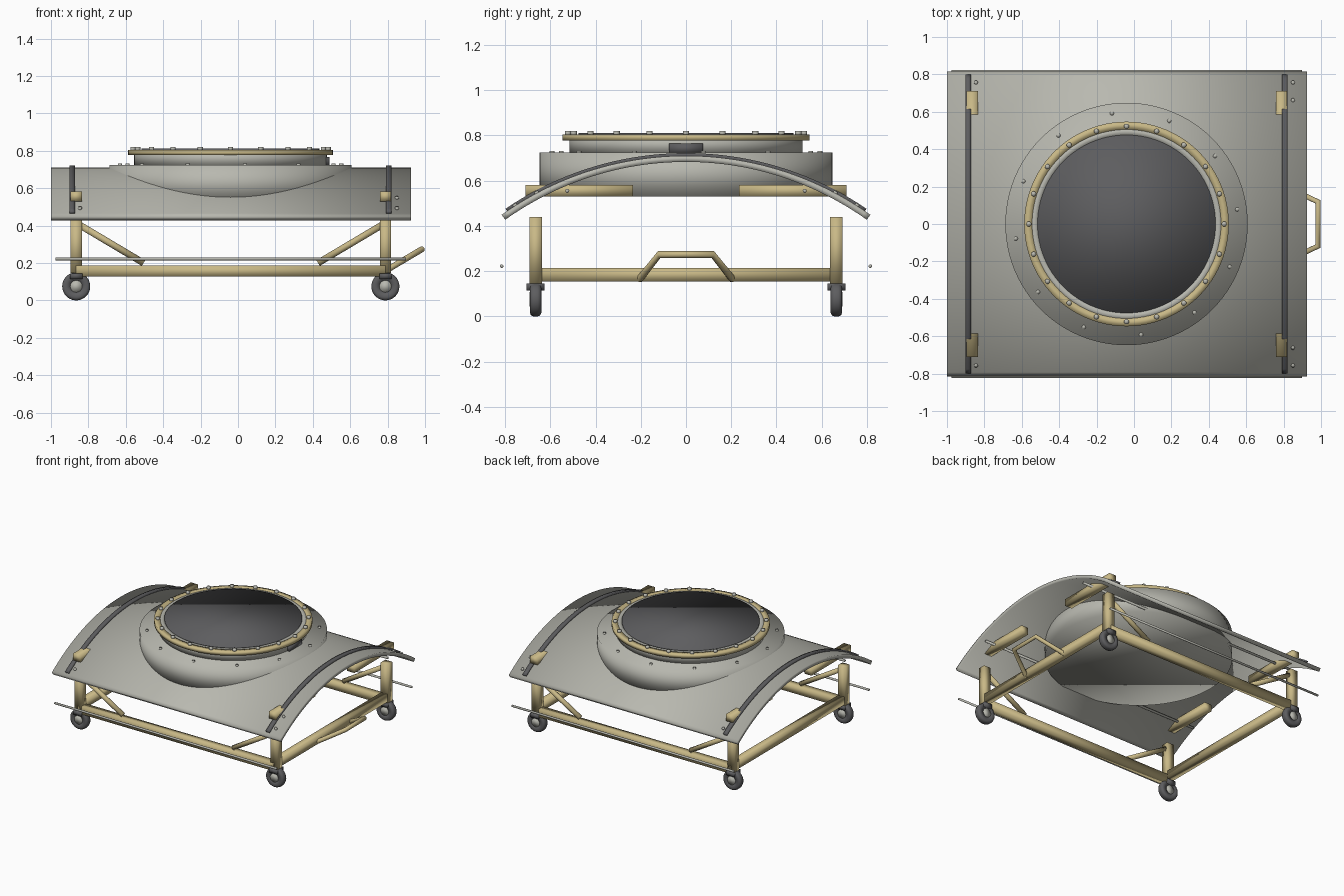
import bpy, bmesh
from math import sin, cos, pi, asin, radians, sqrt
from mathutils import Vector, Matrix

if "Cube" in bpy.data.objects:
    bpy.data.objects.remove(bpy.data.objects["Cube"])


def mat(name, c):
    m = bpy.data.materials.new(name)
    m.diffuse_color = (*c, 1)
    m.use_nodes = True
    m.node_tree.nodes["Principled BSDF"].inputs["Base Color"].default_value = m.diffuse_color
    return m


TAN = mat("tan_paint", (0.58, 0.48, 0.24))
DARK = mat("dark_rubber", (0.11, 0.11, 0.115))
GREY = mat("grey_metal", (0.48, 0.48, 0.43))


def finish(name, bm, material=GREY):
    # the whole model is smooth shaded, over its edges too
    bmesh.ops.recalc_face_normals(bm, faces=bm.faces)
    me = bpy.data.meshes.new(name)
    bm.to_mesh(me)
    bm.free()
    me.shade_smooth()
    me.materials.append(material)
    ob = bpy.data.objects.new(name, me)
    bpy.context.collection.objects.link(ob)
    return ob


def box(name, c, s, material=GREY):
    bm = bmesh.new()
    bmesh.ops.create_cube(bm, size=1, matrix=Matrix.Translation(c) @ Matrix.Diagonal((*s, 1)))
    return finish(name, bm, material)


def add_rod(bm, a, b, r, n=16):
    a, b = Vector(a), Vector(b)
    d = b - a
    rot = d.to_track_quat('Z', 'Y').to_matrix().to_4x4()
    bmesh.ops.create_cone(bm, cap_ends=True, segments=n, radius1=r, radius2=r, depth=d.length,
                          matrix=Matrix.Translation((a + b) / 2) @ rot)


def rod(name, a, b, r, material=GREY, n=16):
    bm = bmesh.new()
    add_rod(bm, a, b, r, n)
    return finish(name, bm, material)


def lathe(name, profile, center, material=GREY, axis='Z', n=96):
    # revolve a closed loop of (radius, height) points
    bm = bmesh.new()
    vs = [bm.verts.new((r, 0, h)) for r, h in profile]
    es = [bm.edges.new(p) for p in zip(vs, vs[1:] + vs[:1])]
    bmesh.ops.spin(bm, geom=vs + es, axis=(0, 0, 1), cent=(0, 0, 0), angle=2 * pi, steps=n)
    bmesh.ops.remove_doubles(bm, verts=bm.verts, dist=1e-5)
    if axis == 'Y':
        bmesh.ops.rotate(bm, verts=bm.verts, matrix=Matrix.Rotation(pi / 2, 3, 'X'))
    bmesh.ops.translate(bm, verts=bm.verts, vec=center)
    return finish(name, bm, material)


R, CZ = 1.404, -0.694          # panel arc radius and centre height


def arc_strip(name, x0, x1, r_in, r_out, half, material=GREY, n=64):
    bm = bmesh.new()
    ring = []
    for r, s in ((r_out, 1), (r_in, -1)):
        for i in range(n + 1):
            a = s * half * (2 * i / n - 1)
            ring.append((r * sin(a), CZ + r * cos(a)))
    k = len(ring)
    A, B = ([bm.verts.new((x, y, z)) for y, z in ring] for x in (x0, x1))
    for i in range(k):
        bm.faces.new((A[i], A[(i + 1) % k], B[(i + 1) % k], B[i]))
    for V in (A, B):           # end walls as quads
        for i in range(n):
            bm.faces.new((V[i], V[i + 1], V[k - 2 - i], V[k - 1 - i]))
    return finish(name, bm, material)


# curved skin panel and its two dark straps
half = asin(0.815 / R)
arc_strip("skin_panel", -1.0, 0.925, R - 0.027, R, half)
for side, x in (("left", -0.886), ("right", 0.807)):
    arc_strip(side + "_strap", x - 0.015, x + 0.015, R - 0.005, R + 0.012, half * 0.967, DARK)

# round housing, neck, clamp ring and cover
CX = -0.04
rod("housing", (CX, 0, 0.53), (CX, 0, 0.724), 0.648, GREY, 96)
lathe("neck", [(0.47, 0.715), (0.515, 0.715), (0.515, 0.803), (0.47, 0.803)], (CX, 0, 0))
lathe("clamp_ring", [(0.505, 0.777), (0.547, 0.777), (0.547, 0.805), (0.505, 0.805)], (CX, 0, 0), TAN)
rod("cover", (CX, 0, 0.73), (CX, 0, 0.811), 0.476, DARK, 96)
box("latch_block", (0.463, 0, 0.743), (0.05, 0.15, 0.045), DARK)

# bolt circles
for name, count, start, rad, z0, z1, r in (("ring_bolts", 20, 0, 0.522, 0.80, 0.82, 0.014),
                                           ("housing_bolts", 12, 7.5, 0.597, 0.715, 0.732, 0.011)):
    bm = bmesh.new()
    for i in range(count):
        a = radians(start + 360 * i / count)
        x, y = CX + rad * cos(a), rad * sin(a)
        add_rod(bm, (x, y, z0), (x, y, z1), r, 12)
    finish(name, bm)

# small studs along the panel ends
bm = bmesh.new()
for x, y in ((-0.845, 0.755), (0.85, 0.755), (0.85, 0.66)):
    for s in (1, -1):
        d = Vector((0, s * y, sqrt(R * R - y * y))).normalized()
        p = Vector((x, 0, CZ)) + d * R
        add_rod(bm, p - d * 0.005, p + d * 0.009, 0.01, 12)
finish("panel_studs", bm)

# trolley frame
XL, XR, Y = -0.865, 0.788, 0.665
for fb, s in (("front", -1), ("back", 1)):
    y = s * Y
    box(fb + "_rail", ((XL + XR) / 2, y, 0.157), (XR - XL, 0.055, 0.06), TAN)
    rod(fb + "_low_rod", (-0.975, s * 0.815, 0.222), (0.898, s * 0.815, 0.222), 0.008)
    rod(fb + "_stringer", (-0.975, s * 0.525, 0.555), (0.898, s * 0.525, 0.555), 0.009)
    for lr, x, d in (("left", XL, 1), ("right", XR, -1)):
        n = fb + "_" + lr
        box(n + "_post", (x, y, 0.293), (0.06, 0.055, 0.295), TAN)
        box(n + "_saddle", (x, s * 0.472, 0.556), (0.06, 0.476, 0.052), TAN)
        rod(n + "_brace", (x + d * 0.015, y, 0.405), (x + d * 0.36, y, 0.2), 0.018, TAN)
        # caster: tyre, hub and mount
        lathe(n + "_tyre", [(0.03, -0.02), (0.06, -0.025), (0.071, -0.02), (0.075, -0.009), (0.075, 0.009),
                            (0.071, 0.02), (0.06, 0.025), (0.03, 0.02)], (x, y, 0.075), DARK, 'Y', 36)
        rod(n + "_hub", (x, y - 0.027, 0.075), (x, y + 0.027, 0.075), 0.032, GREY, 24)
        box(n + "_mount", (x, y, 0.13), (0.065, 0.08, 0.03), DARK)
for lr, x in (("left", XL), ("right", XR)):
    box(lr + "_cross_rail", (x, 0, 0.184), (0.055, 2 * Y, 0.058), TAN)

# push handle on the right end
cu = bpy.data.curves.new("push_handle", 'CURVE')
cu.dimensions = '3D'
cu.bevel_depth, cu.bevel_resolution, cu.use_fill_caps = 0.016, 3, True
pts = [(0.80, -0.205, 0.165), (0.984, -0.118, 0.274), (0.984, 0.118, 0.274), (0.80, 0.205, 0.165)]
sp = cu.splines.new('POLY')
sp.points.add(len(pts) - 1)
for p, q in zip(sp.points, pts):
    p.co = (*q, 1)
cu.materials.append(TAN)
bpy.context.collection.objects.link(bpy.data.objects.new("push_handle", cu))
